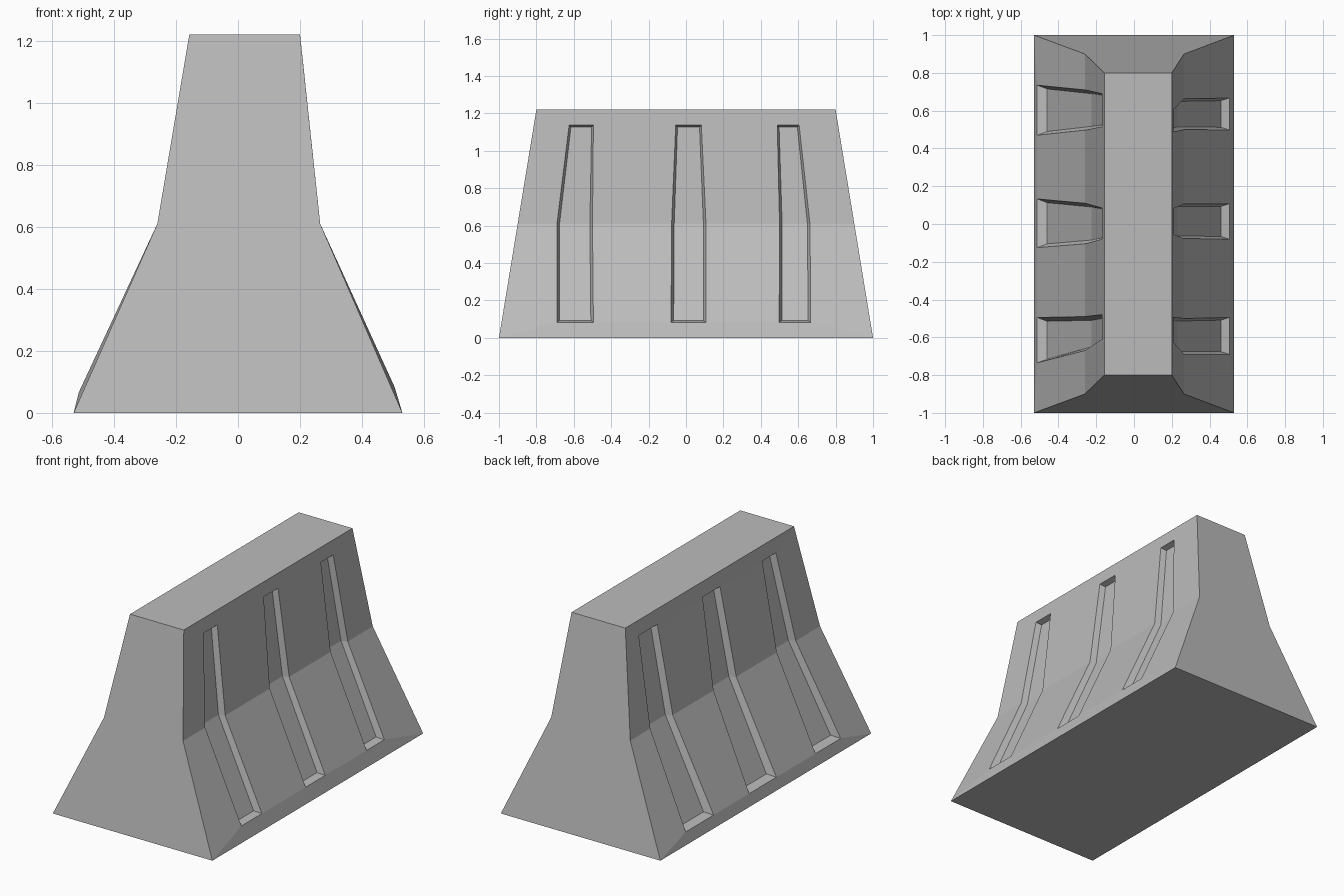
import bpy
import bmesh
from mathutils import Vector

cube = bpy.data.objects.get("Cube")
if cube:
    bpy.data.objects.remove(cube, do_unlink=True)

# Plain concrete
concrete = bpy.data.materials.new("concrete grey")
concrete.use_nodes = True
GREY = (0.5, 0.5, 0.5, 1)
concrete.diffuse_color = GREY
concrete.node_tree.nodes["Principled BSDF"].inputs["Base Color"].default_value = GREY

# Body end profile: height and half length at base, waist and top
LEVELS = [(0.0, 1.0), (0.61, 0.9), (1.22, 0.8)]

# Each side: body x per level, groove rim and floor (x, z), rim inset,
# and each groove's (low y, high y) at bottom, waist and top
SIDES = [
    dict(sign=1, body=(0.53, 0.265, 0.2), inset=0.014,
         rim=[(0.505, 0.083), (0.265, 0.61), (0.209, 1.137)],
         floor=[(0.46, 0.093), (0.23, 0.61), (0.175, 1.127)],
         grooves=[[(-0.69, -0.495), (-0.69, -0.5), (-0.625, -0.495)],
                  [(-0.08, 0.107), (-0.077, 0.107), (-0.055, 0.082)],
                  [(0.498, 0.667), (0.5, 0.663), (0.488, 0.605)]]),
    dict(sign=-1, body=(-0.53, -0.26, -0.157), inset=0.02,
         rim=[(-0.513, 0.067), (-0.26, 0.61), (-0.17, 1.137)],
         floor=[(-0.46, 0.08), (-0.225, 0.61), (-0.135, 1.127)],
         grooves=[[(-0.735, -0.495), (-0.67, -0.49), (-0.61, -0.48)],
                  [(-0.125, 0.133), (-0.105, 0.11), (-0.08, 0.085)],
                  [(0.47, 0.735), (0.497, 0.71), (0.515, 0.69)]]),
]

bm = bmesh.new()


def vert(x, y, z):
    return bm.verts.new(Vector((x, y, z)))


def build_side(side):
    """Build one long face with its recessed grooves; return its end edges."""
    ends = [[vert(x, s * half, z) for x, (z, half) in zip(side["body"], LEVELS)]
            for s in (-1, 1)]
    left_rail = ends[0]
    bottoms, tops = [], []
    for groove in side["grooves"]:
        # Rim and floor loops of the groove
        rim = [[vert(x, ys[k], z) for ys, (x, z) in zip(groove, side["rim"])]
               for k in (0, 1)]
        floor = [[vert(x, ys[k] + (side["inset"], -side["inset"])[k] * f, z)
                  for ys, (x, z), f in zip(groove, side["floor"], (1, 1, 0.7))]
                 for k in (0, 1)]
        for i in (0, 1):
            # Panel before the groove, both walls and the floor
            strips = [left_rail, rim[0], floor[0], floor[1], rim[1]]
            for a, b in zip(strips, strips[1:]):
                bm.faces.new((a[i], b[i], b[i + 1], a[i + 1]))
        for i in (0, 2):
            bm.faces.new((rim[0][i], rim[1][i], floor[1][i], floor[0][i]))
        bottoms += [rim[0][0], rim[1][0]]
        tops += [rim[0][2], rim[1][2]]
        left_rail = rim[1]
    for i in (0, 1):
        bm.faces.new((left_rail[i], ends[1][i], ends[1][i + 1], left_rail[i + 1]))
    # Strips under and over the grooves
    for row, i in ((bottoms, 0), (tops, 2)):
        bm.faces.new([ends[0][i]] + row + [ends[1][i]])
    return ends


left, right = [build_side(side) for side in SIDES]

# End walls, top and underside
for k in (0, 1):
    bm.faces.new(left[k] + right[k][::-1])
for i in (0, 2):
    bm.faces.new((left[0][i], left[1][i], right[1][i], right[0][i]))

bmesh.ops.triangulate(bm, faces=[f for f in bm.faces if len(f.verts) > 6])
bmesh.ops.recalc_face_normals(bm, faces=bm.faces[:])
mesh = bpy.data.meshes.new("barrier_block")
bm.to_mesh(mesh)
bm.free()
mesh.materials.append(concrete)
barrier = bpy.data.objects.new("barrier_block", mesh)
bpy.context.collection.objects.link(barrier)
